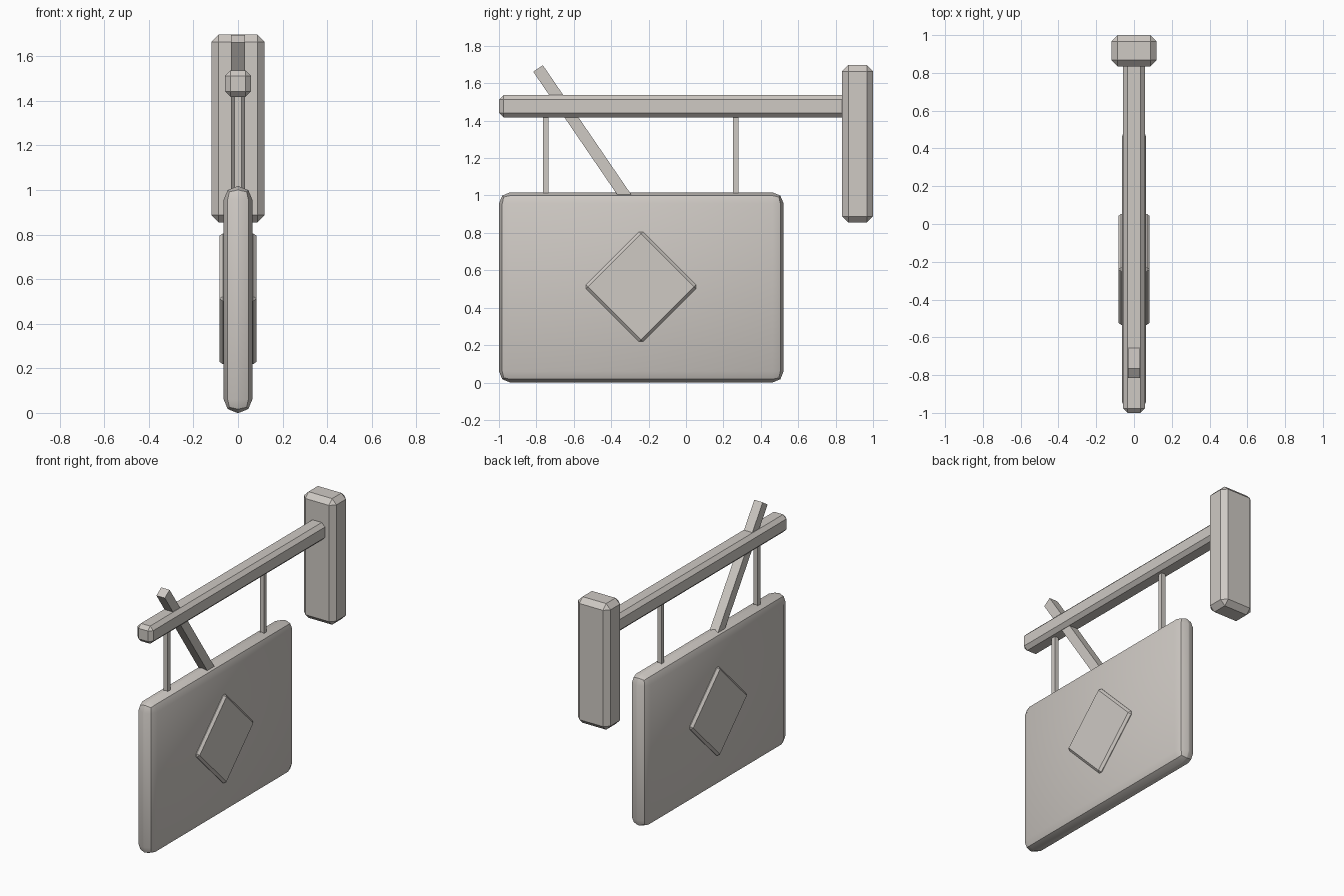
import bpy, math

if "Cube" in bpy.data.objects:
    bpy.data.objects.remove(bpy.data.objects["Cube"])

mat = bpy.data.materials.new("pale warm grey")
mat.diffuse_color = (0.62, 0.585, 0.55, 1)
mat.use_nodes = True
mat.node_tree.nodes["Principled BSDF"].inputs["Base Color"].default_value = mat.diffuse_color


def box(name, lo, hi, bevel=0, segments=1, tilt=0):
    """Box between two corners, tilted about x, with bevelled edges."""
    bpy.ops.mesh.primitive_cube_add(size=1)
    ob = bpy.context.object
    ob.name = name
    ob.location = [(a + b) / 2 for a, b in zip(lo, hi)]
    ob.scale = [b - a for a, b in zip(lo, hi)]
    bpy.ops.object.transform_apply(location=False, rotation=False, scale=True)
    ob.rotation_euler.x = tilt
    if bevel:
        mod = ob.modifiers.new("bevel", 'BEVEL')
        mod.width = bevel
        mod.segments = segments
        bpy.ops.object.modifier_apply(modifier=mod.name)
    ob.data.materials.append(mat)
    return ob


# wall block and the beam sticking out of it
box("wall_block", (-0.12, 0.835, 0.855), (0.12, 1.0, 1.697), 0.033)
box("beam", (-0.058, -1.0, 1.418), (0.058, 0.88, 1.536), 0.024)

# hanging board with rounded rim
box("sign_board", (-0.064, -1.0, 0.0), (0.064, 0.522, 1.017), 0.06, 2)
bpy.ops.object.shade_smooth_by_angle(angle=math.radians(30))

# raised diamond, showing on both sides of the board
r = 0.215
box("diamond", (-0.083, -0.24 - r, 0.512 - r), (0.083, -0.24 + r, 0.512 + r),
    0.015, 1, math.radians(45))

# two thin hanging rods
for name, y in (("rod_outer", -0.75), ("rod_inner", 0.266)):
    box(name, (-0.015, y - 0.015, 0.98), (0.015, y + 0.015, 1.45))

# slanted brace running through the beam into the board
top, foot = (-0.791, 1.679), (-0.306, 0.969)
length = math.dist(top, foot)
cy, cz = (top[0] + foot[0]) / 2, (top[1] + foot[1]) / 2
box("brace", (-0.031, cy - 0.031, cz - length / 2),
    (0.031, cy + 0.031, cz + length / 2),
    tilt=math.atan2(foot[0] - top[0], top[1] - foot[1]))
